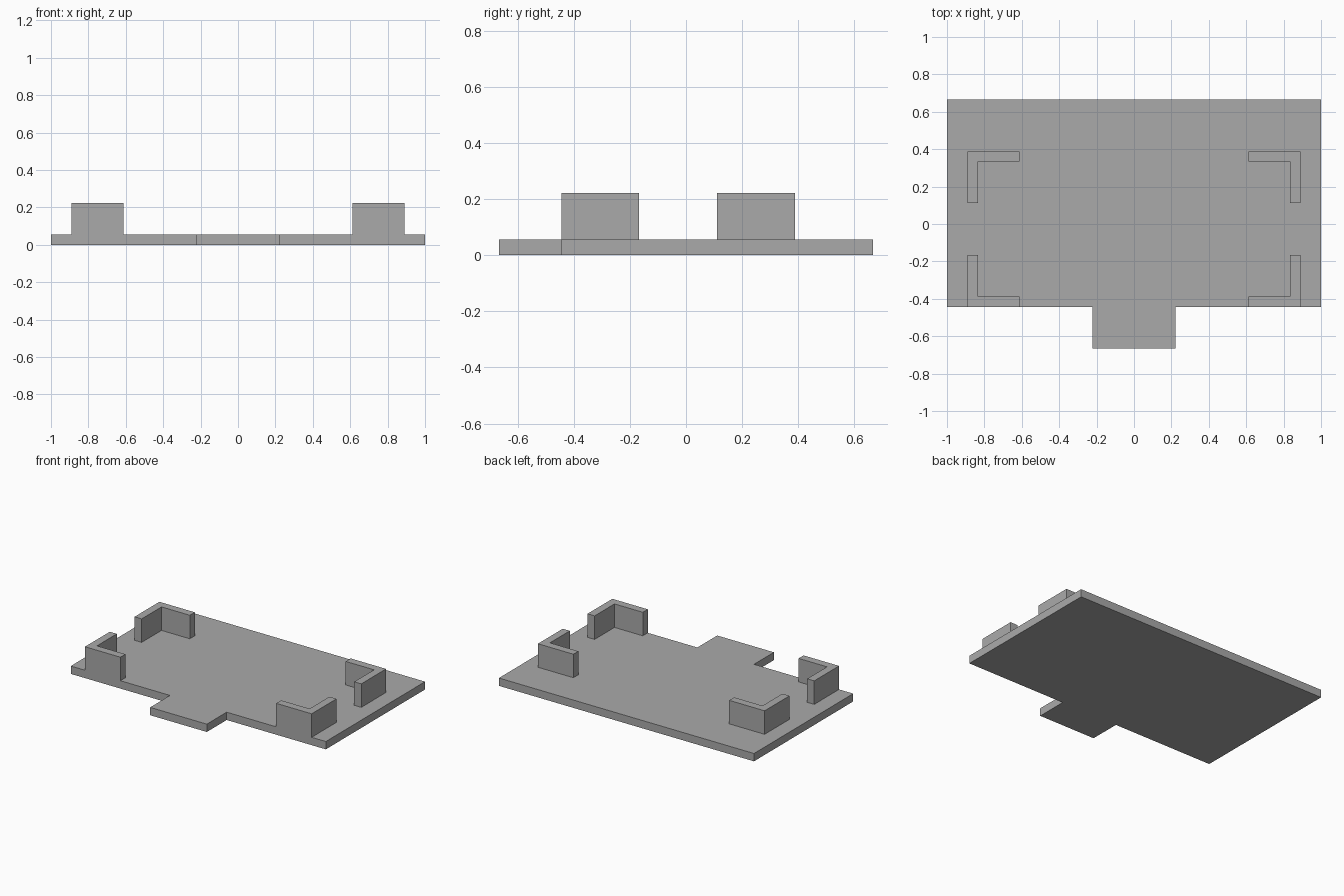
import bpy
import bmesh

cube = bpy.data.objects.get("Cube")
if cube:
    bpy.data.objects.remove(cube, do_unlink=True)

U = 1 / 18          # plate and wall thickness
TOP = 4 * U         # height of the corner brackets

grey = bpy.data.materials.new("plain_grey")
grey.use_nodes = True
colour = (0.4, 0.4, 0.4, 1)
grey.diffuse_color = colour
grey.node_tree.nodes["Principled BSDF"].inputs["Base Color"].default_value = colour


def extrude_outline(name, points, low, high):
    """Make a flat-sided solid from an outline seen from above."""
    bm = bmesh.new()
    face = bm.faces.new([bm.verts.new((x, y, low)) for x, y in points])
    result = bmesh.ops.extrude_face_region(bm, geom=[face], use_keep_orig=True)
    raised = [v for v in result["geom"] if isinstance(v, bmesh.types.BMVert)]
    bmesh.ops.translate(bm, verts=raised, vec=(0, 0, high - low))
    bmesh.ops.recalc_face_normals(bm, faces=bm.faces)
    mesh = bpy.data.meshes.new(name)
    bm.to_mesh(mesh)
    bm.free()
    mesh.materials.append(grey)
    obj = bpy.data.objects.new(name, mesh)
    bpy.context.collection.objects.link(obj)
    return obj


# Base plate with a tab at the front
back, front, tab_front, tab = 12 * U, -8 * U, -12 * U, 4 * U
extrude_outline("base_plate", [
    (-1, back), (-1, front), (-tab, front), (-tab, tab_front),
    (tab, tab_front), (tab, front), (1, front), (1, back)], 0, U)

# L-shaped corner brackets, each opening towards the middle
LENGTH = 5 * U
for side, sx in (("left", 1), ("right", -1)):
    for end, sy, corner_y in (("front", -1, front), ("back", 1, 7 * U)):
        arms = [(0, 0), (LENGTH, 0), (LENGTH, U), (U, U), (U, LENGTH), (0, LENGTH)]
        outline = [(sx * (16 * U - a), corner_y - sy * b) for a, b in arms]
        extrude_outline(f"{end}_{side}_bracket", outline, U, TOP)
